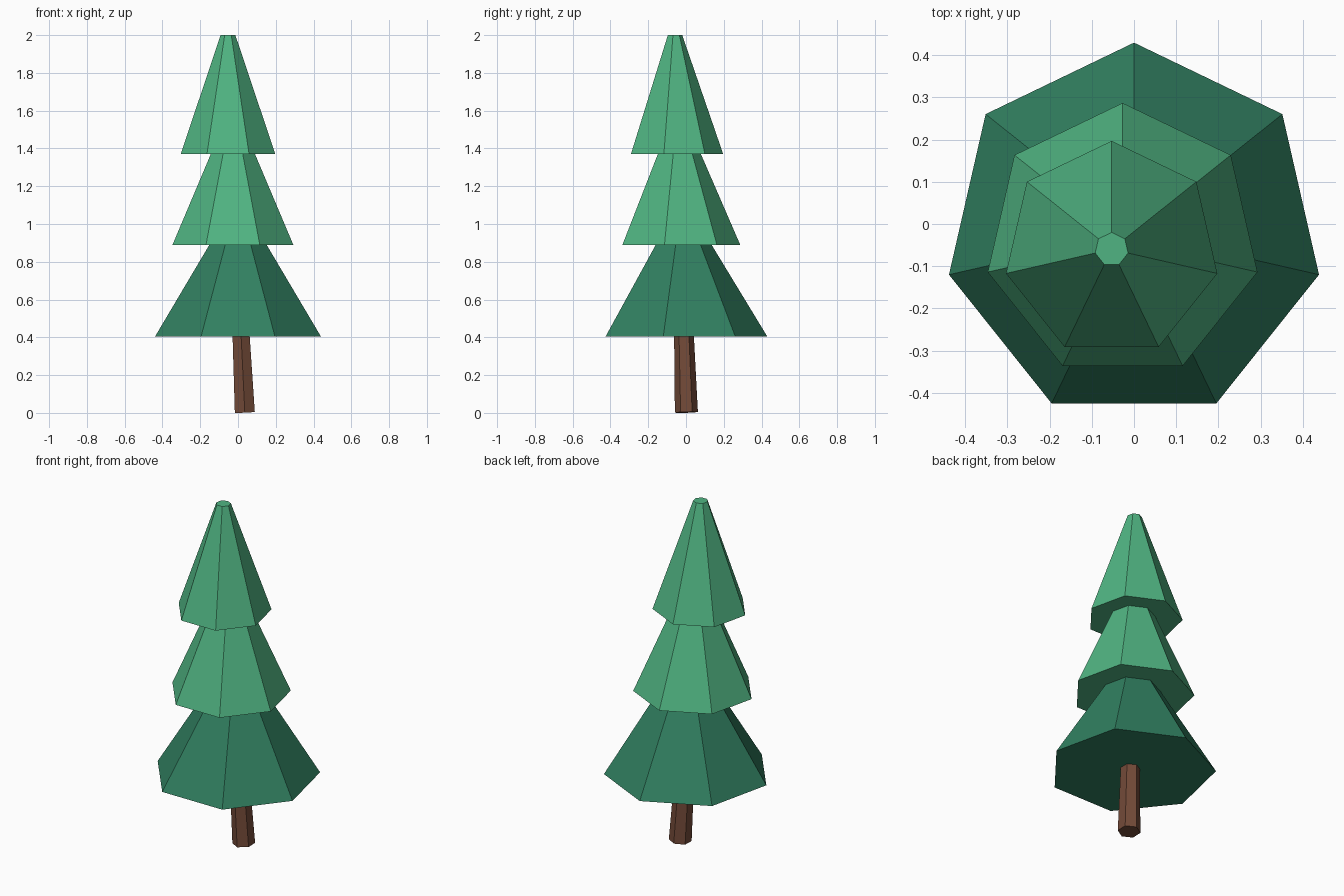
import bpy
import bmesh
from mathutils import Vector, Matrix

if "Cube" in bpy.data.objects:
    bpy.data.objects.remove(bpy.data.objects["Cube"], do_unlink=True)


def make_material(name, rgb):
    mat = bpy.data.materials.new(name)
    mat.use_nodes = True
    color = (*rgb, 1.0)
    mat.diffuse_color = color
    mat.node_tree.nodes["Principled BSDF"].inputs["Base Color"].default_value = color
    return mat


def tapered_prism(name, sides, start, end, r_start, r_end, mat):
    """Flat-shaded tapered prism whose end caps are square to its axis."""
    start, end = Vector(start), Vector(end)
    axis = end - start
    tilt = Vector((0, 0, 1)).rotation_difference(axis).to_matrix().to_4x4()
    bm = bmesh.new()
    bmesh.ops.create_cone(
        bm, cap_ends=True, segments=sides, radius1=r_start, radius2=r_end,
        depth=axis.length,
        matrix=Matrix.Translation((start + end) / 2) @ tilt)
    mesh = bpy.data.meshes.new(name)
    bm.to_mesh(mesh)
    bm.free()
    mesh.materials.append(mat)
    obj = bpy.data.objects.new(name, mesh)
    bpy.context.collection.objects.link(obj)
    return obj


bark = make_material("bark brown", (0.171, 0.069, 0.040))
dark_green = make_material("dark green", (0.031, 0.216, 0.119))
light_green = make_material("light green", (0.080, 0.456, 0.223))

# Leaning trunk, running up through the foliage
tapered_prism("trunk", 6, (0.036, 0.002, 0.003), (-0.06, -0.06, 1.99),
              0.061, 0.018, bark)

# Foliage tiers: name, centre x, centre y, base z, top z, base radius, colour
tiers = [
    ("lower_foliage", 0.0, -0.02, 0.405, 1.08, 0.45, dark_green),
    ("middle_foliage", -0.027, -0.041, 0.89, 1.555, 0.328, light_green),
    ("upper_foliage", -0.053, -0.06, 1.37, 2.0, 0.257, light_green),
]
for name, x, y, base, top, radius, mat in tiers:
    tapered_prism(name, 7, (x, y, base), (x, y, top), radius, 0.04, mat)
